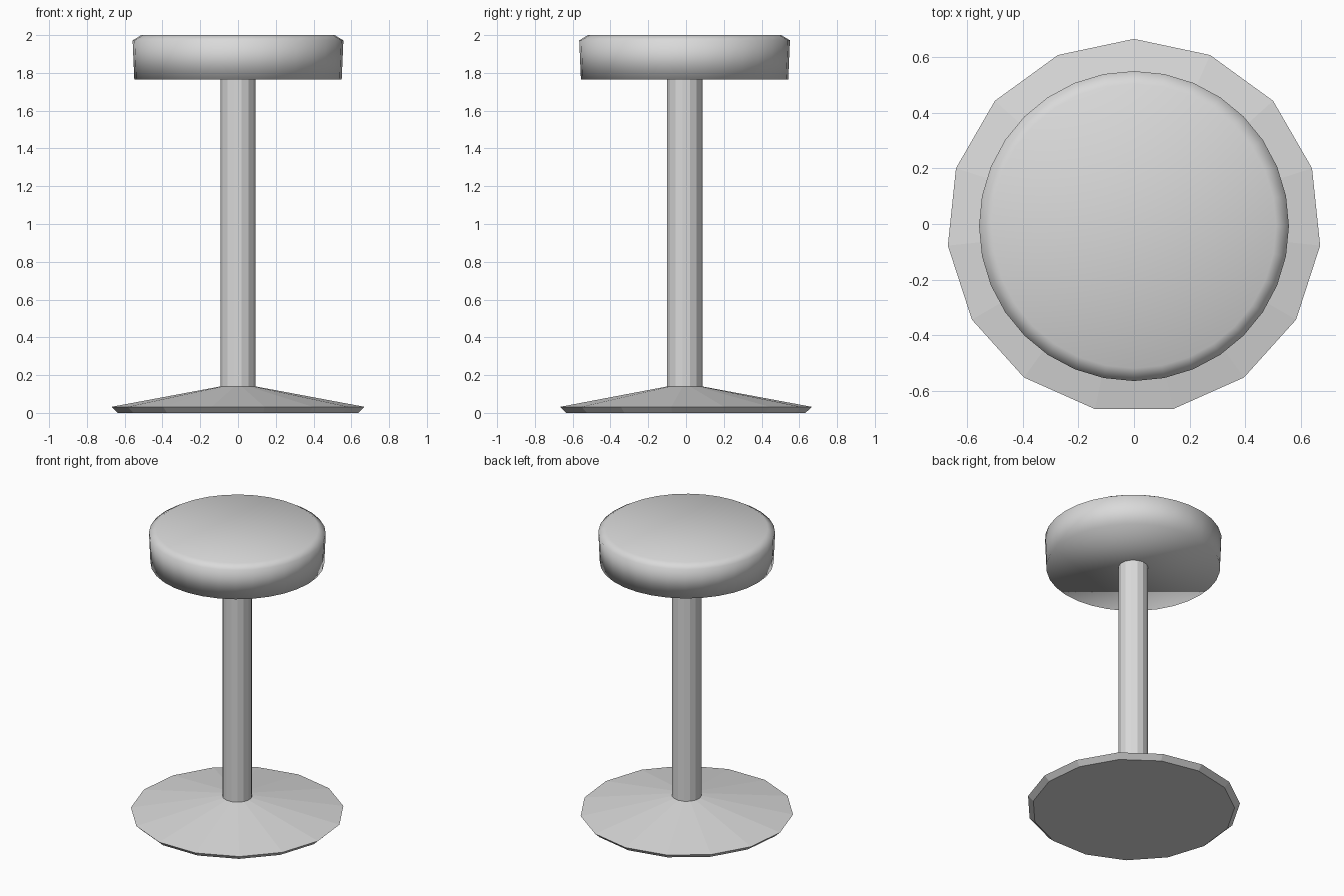
import bpy
import bmesh
import math

CENTRE_Y = -0.0074

cube = bpy.data.objects.get("Cube")
if cube:
    bpy.data.objects.remove(cube, do_unlink=True)

grey = bpy.data.materials.new("light_grey")
grey.use_nodes = True
colour = (0.7, 0.7, 0.7, 1)
grey.diffuse_color = colour
grey.node_tree.nodes["Principled BSDF"].inputs["Base Color"].default_value = colour


def turned(name, profile, sides, smooth):
    """Stack polygon rings from (radius, height) pairs, one corner facing the back."""
    bm = bmesh.new()
    rings = []
    for radius, z in profile:
        ring = []
        for i in range(sides):
            a = math.pi / 2 + math.tau * i / sides
            ring.append(bm.verts.new((radius * math.cos(a), radius * math.sin(a), z)))
        rings.append(ring)
    for low, high in zip(rings, rings[1:]):
        for i in range(sides):
            j = (i + 1) % sides
            bm.faces.new((low[i], low[j], high[j], high[i]))
    bm.faces.new(rings[0][::-1])
    bm.faces.new(rings[-1])
    for face in bm.faces:
        face.smooth = smooth
    mesh = bpy.data.meshes.new(name)
    bm.to_mesh(mesh)
    bm.free()
    mesh.materials.append(grey)
    obj = bpy.data.objects.new(name, mesh)
    obj.location.y = CENTRE_Y
    bpy.context.collection.objects.link(obj)
    return obj


# Faceted foot with an undercut rim and a shallow cone
turned("base", [(0.64, 0), (0.674, 0.032), (0.094, 0.14)], 15, False)

# Faceted column
turned("pole", [(0.094, 0.14), (0.094, 1.77)], 15, False)

# Padded round seat, soft shaded all over
turned("seat", [(0.549, 1.765), (0.558, 1.972), (0.512, 2.0)], 32, True)
